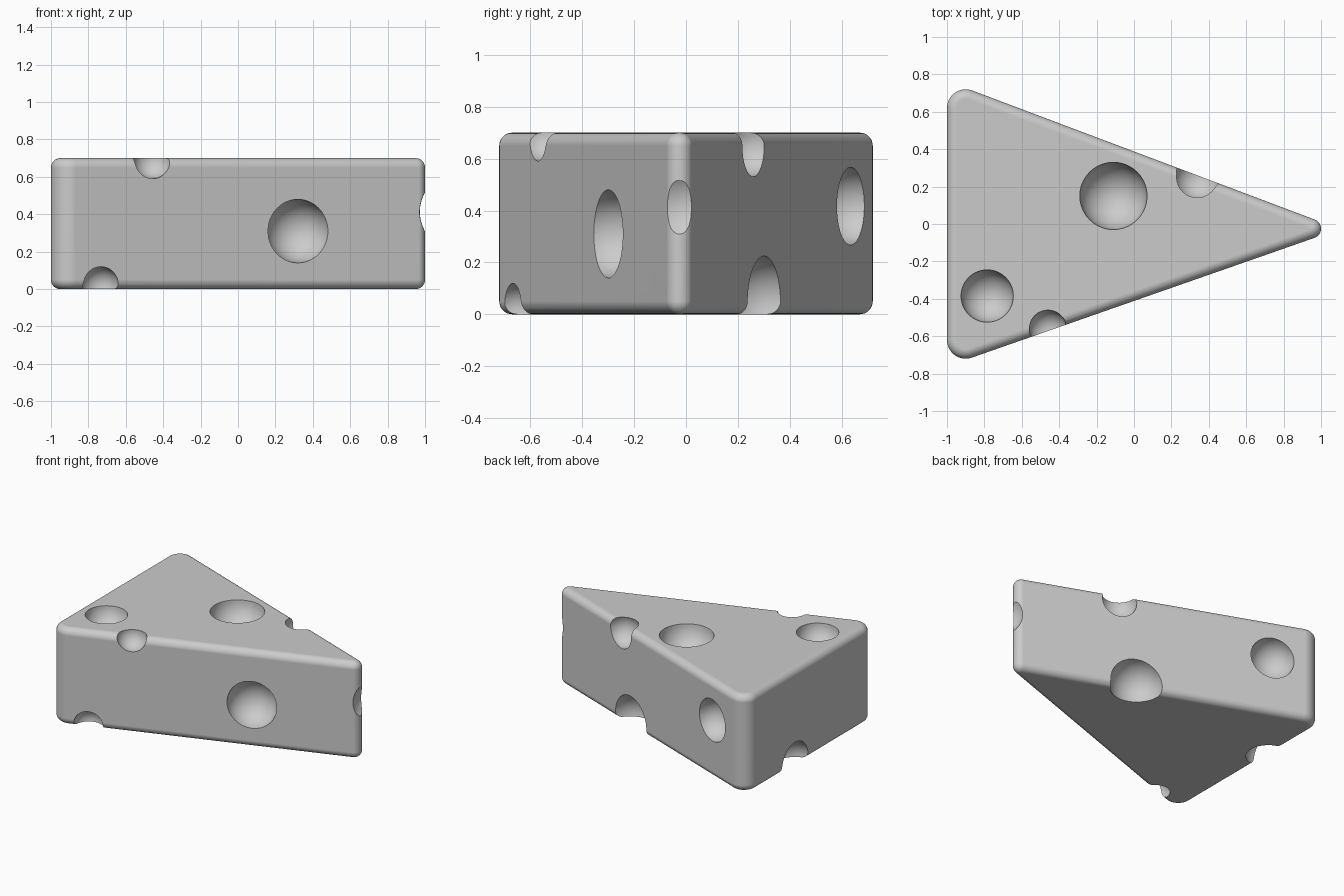
import bpy, bmesh, math
from mathutils import Vector

if "Cube" in bpy.data.objects:
    bpy.data.objects.remove(bpy.data.objects["Cube"])

HEIGHT, BEVEL = 0.70, 0.05

# Rounded corners of the wedge seen from above: x, y, radius (counter-clockwise)
CORNERS = [(-0.90, -0.62, 0.10), (0.948, -0.025, 0.052), (-0.90, 0.62, 0.10)]

# Round holes: centre and radius
HOLES = [
    ((-0.11, 0.15, 0.70), 0.18),      # top, large
    ((-0.785, -0.385, 0.70), 0.14),   # top, small
    ((-0.46, -0.56, 0.69), 0.10),     # front, upper edge
    ((-0.735, -0.66, 0.02), 0.10),    # front, lower edge
    ((0.322, -0.303, 0.31), 0.17),    # front, middle
    ((1.14, -0.027, 0.413), 0.175),   # tip
    ((0.337, 0.25, 0.65), 0.12),      # back, upper edge
    ((0.232, 0.305, 0.045), 0.18),    # back, lower edge
    ((-0.655, 0.635, 0.417), 0.15),   # back, middle
    ((-1.0, 0.18, 0.025), 0.15),      # left end, lower edge
]


def edge_angle(a, b):
    """Direction of the outward normal of the tangent joining two corners."""
    dx, dy = b[0] - a[0], b[1] - a[1]
    return math.atan2(dy, dx) - math.acos((a[2] - b[2]) / math.hypot(dx, dy))


def outline(inset, steps=12):
    pts = []
    for i, (x, y, r) in enumerate(CORNERS):
        start = edge_angle(CORNERS[i - 1], CORNERS[i])
        sweep = (edge_angle(CORNERS[i], CORNERS[(i + 1) % 3]) - start) % math.tau
        for k in range(steps + 1):
            t = start + sweep * k / steps
            pts.append((x + (r - inset) * math.cos(t), y + (r - inset) * math.sin(t)))
    return pts


def new_object(name, bm):
    bmesh.ops.recalc_face_normals(bm, faces=bm.faces)
    mesh = bpy.data.meshes.new(name)
    bm.to_mesh(mesh)
    bm.free()
    obj = bpy.data.objects.new(name, mesh)
    bpy.context.collection.objects.link(obj)
    return obj


# Wedge body: stacked outlines with rounded top and bottom rims
arc = [i * math.pi / 2 / 8 for i in range(9)]
levels = [(BEVEL * (1 - math.sin(t)), BEVEL * (1 - math.cos(t))) for t in arc]
levels += [(i, HEIGHT - z) for i, z in reversed(levels)]
bm = bmesh.new()
rings = [[bm.verts.new((x, y, z)) for x, y in outline(inset)] for inset, z in levels]
n = len(rings[0])
for a, b in zip(rings, rings[1:]):
    for i in range(n):
        j = (i + 1) % n
        bm.faces.new((a[i], a[j], b[j], b[i]))
bm.faces.new(rings[0][::-1])
bm.faces.new(rings[-1])
cheese = new_object("cheese_wedge", bm)

# Scoop the holes with spheres
cutters = []
for i, (centre, radius) in enumerate(HOLES):
    bm = bmesh.new()
    bmesh.ops.create_icosphere(bm, subdivisions=4, radius=radius)
    bmesh.ops.translate(bm, verts=bm.verts, vec=Vector(centre))
    cutter = new_object(f"hole_cutter_{i + 1}", bm)
    cutter.hide_render = True
    cutters.append(cutter)
    mod = cheese.modifiers.new("hole", 'BOOLEAN')
    mod.operation, mod.solver, mod.object = 'DIFFERENCE', 'EXACT', cutter

bpy.ops.object.select_all(action='DESELECT')
bpy.context.view_layer.objects.active = cheese
cheese.select_set(True)
for mod in list(cheese.modifiers):
    bpy.ops.object.modifier_apply(modifier=mod.name)
for cutter in cutters:
    bpy.data.objects.remove(cutter)

# Smooth shading with crisp hole rims
bpy.ops.object.shade_smooth_by_angle(angle=math.radians(30))
weighted = cheese.modifiers.new("weighted_normals", 'WEIGHTED_NORMAL')
weighted.keep_sharp = True
